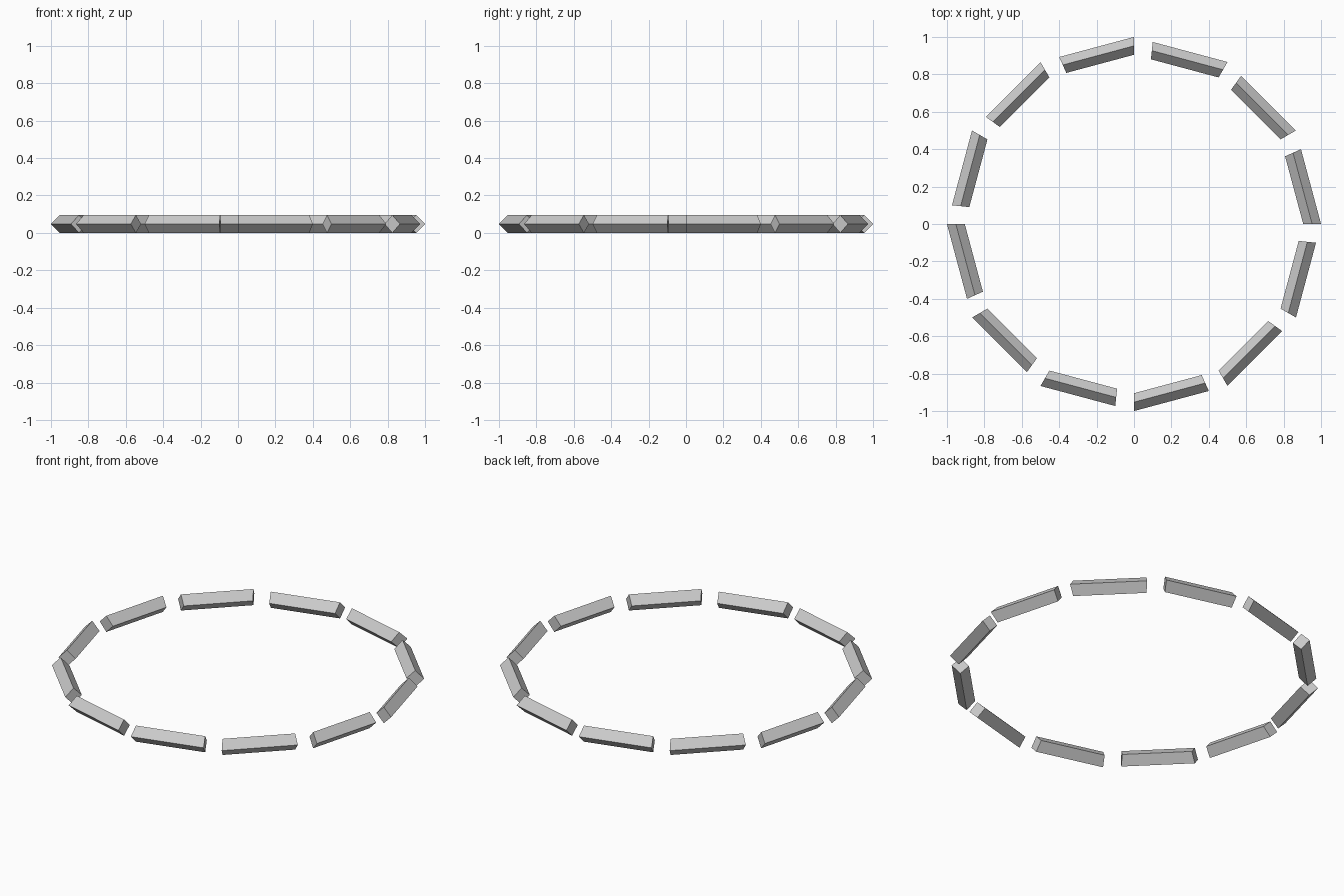
import bpy
import bmesh
from math import cos, sin, radians
from mathutils import Vector

if "Cube" in bpy.data.objects:
    bpy.data.objects.remove(bpy.data.objects["Cube"])

COUNT = 12        # bars around the ring
FILL = 0.8        # share of each ring side that is solid, the rest is gap
MINOR = 0.0476    # half-width of the diamond section
MAJOR = 1 - MINOR


def section(angle):
    """Diamond cross-section of the ring at a given angle."""
    c, s = cos(angle), sin(angle)
    profile = [(MAJOR + MINOR, MINOR), (MAJOR, 2 * MINOR),
               (MAJOR - MINOR, MINOR), (MAJOR, 0)]
    return [Vector((r * c, r * s, z)) for r, z in profile]


def ring_bar(index):
    step = radians(360 / COUNT)
    start = section(index * step)
    corner = section((index + 1) * step)
    end = [a.lerp(b, FILL) for a, b in zip(start, corner)]

    bm = bmesh.new()
    v0 = [bm.verts.new(p) for p in start]
    v1 = [bm.verts.new(p) for p in end]
    for i in range(4):
        j = (i + 1) % 4
        bm.faces.new((v0[i], v1[i], v1[j], v0[j]))
    # end caps
    bm.faces.new(v0)
    bm.faces.new(v1[::-1])
    bmesh.ops.recalc_face_normals(bm, faces=bm.faces)

    name = f"ring_bar_{index + 1:02d}"
    mesh = bpy.data.meshes.new(name)
    bm.to_mesh(mesh)
    bm.free()
    bpy.context.collection.objects.link(bpy.data.objects.new(name, mesh))


# dashed ring of straight diamond-section bars
for k in range(COUNT):
    ring_bar(k)
